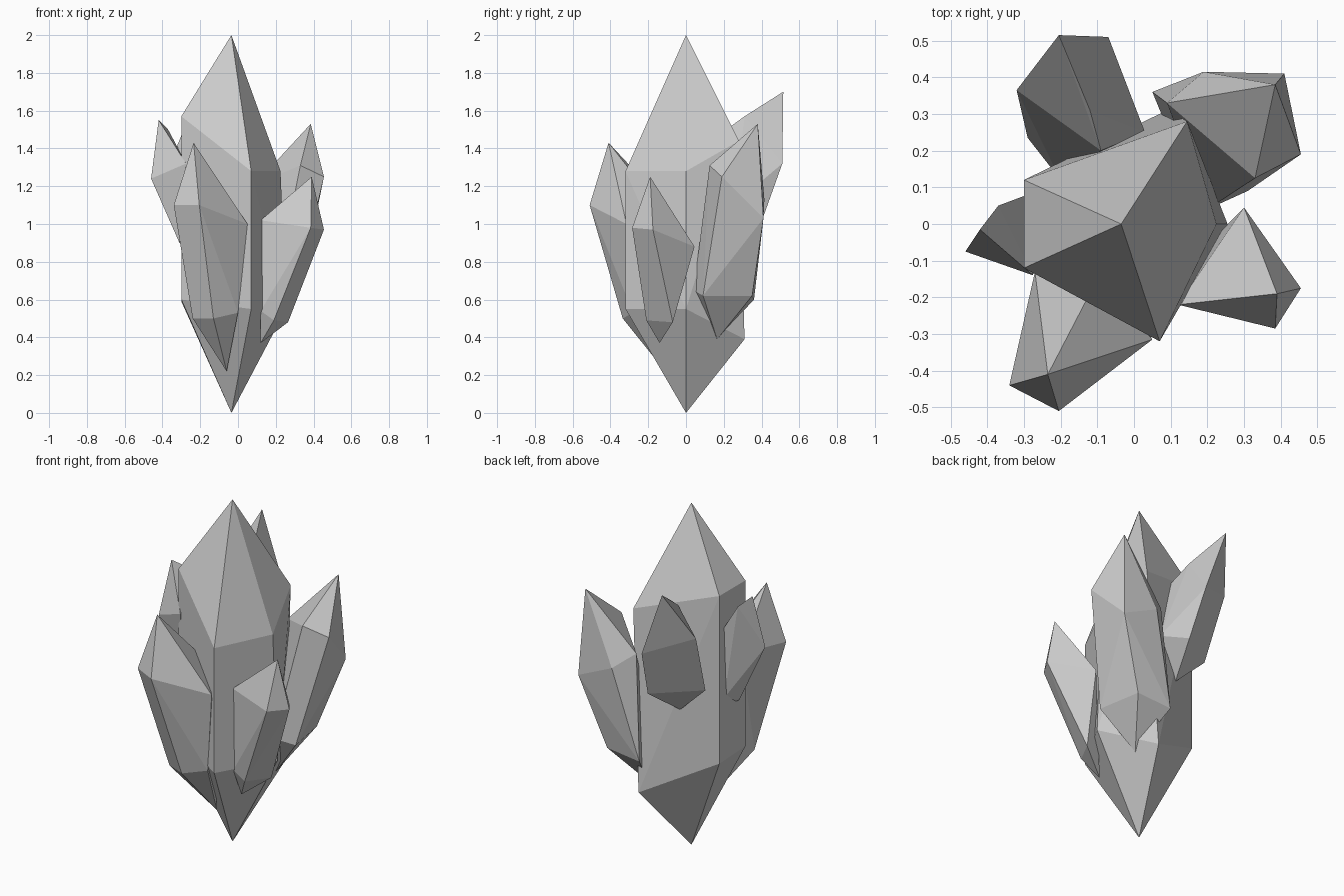
import bpy
import bmesh


def crystal(name, tip, base, shoulder, foot):
    """Faceted double-pointed crystal: tip, upper ring, lower ring, base point."""
    bm = bmesh.new()
    for p in [tip, base] + shoulder + foot:
        bm.verts.new(p)
    res = bmesh.ops.convex_hull(bm, input=bm.verts[:])
    loose = {v for v in res["geom_interior"] if isinstance(v, bmesh.types.BMVert)}
    bmesh.ops.delete(bm, geom=list(loose), context='VERTS')
    bmesh.ops.dissolve_limit(bm, angle_limit=0.02, verts=bm.verts[:], edges=bm.edges[:])
    bmesh.ops.recalc_face_normals(bm, faces=bm.faces[:])
    mesh = bpy.data.meshes.new(name)
    bm.to_mesh(mesh)
    bm.free()
    obj = bpy.data.objects.new(name, mesh)
    bpy.context.collection.objects.link(obj)
    return obj


# Large central crystal, five sided
crystal("main_crystal", (-.035, 0, 2), (-.035, 0, 0),
        [(-.30, .12, 1.57), (-.30, -.12, 1.57), (.07, -.32, 1.28), (.225, 0, 1.28), (.145, .28, 1.44)],
        [(-.30, .12, .59), (-.30, -.12, .60), (.07, -.32, .55), (.255, 0, .55), (.09, .31, .39)])

# Front left crystal
crystal("front_left_crystal", (-.235, -.41, 1.43), (-.06, -.11, .22),
        [(-.34, -.44, 1.10), (-.205, -.51, 1.10), (.05, -.315, 1.0), (-.10, -.15, 1.10), (-.27, -.13, 1.13)],
        [(-.24, -.29, .50), (-.13, -.335, .50), (0, -.28, .53)])

# Short front right crystal
crystal("front_right_crystal", (.39, -.19, 1.25), (.12, -.14, .37),
        [(.12, -.22, 1.02), (.385, -.285, .98), (.455, -.175, .97), (.30, .045, .88)],
        [(.12, -.215, .54), (.19, -.21, .49), (.265, -.07, .48)])

# Back right crystal
crystal("back_right_crystal", (.385, .38, 1.53), (.13, .165, .39),
        [(.33, .125, 1.31), (.455, .19, 1.25), (.41, .41, 1.03), (.19, .415, 1.13), (.09, .33, 1.21)],
        [(.31, .09, .62), (.265, .35, .62), (.05, .36, .60), (.20, .04, .65)])

# Back left crystal, high on the main one
crystal("back_left_crystal", (-.205, .515, 1.70), (-.11, .21, .89),
        [(-.32, .365, 1.42), (-.07, .51, 1.32), (-.12, .31, 1.57), (-.09, .20, 1.49)],
        [(-.29, .235, 1.06), (-.04, .41, 1.04), (.03, .25, 1.10), (-.20, .12, 1.02)])

# Small left crystal
crystal("left_crystal", (-.42, -.015, 1.55), (-.26, .03, .88),
        [(-.46, -.075, 1.24), (-.37, .05, 1.50), (-.29, .08, 1.35), (-.275, -.14, 1.32)],
        [(-.31, -.05, .90), (-.29, .06, .95)])
